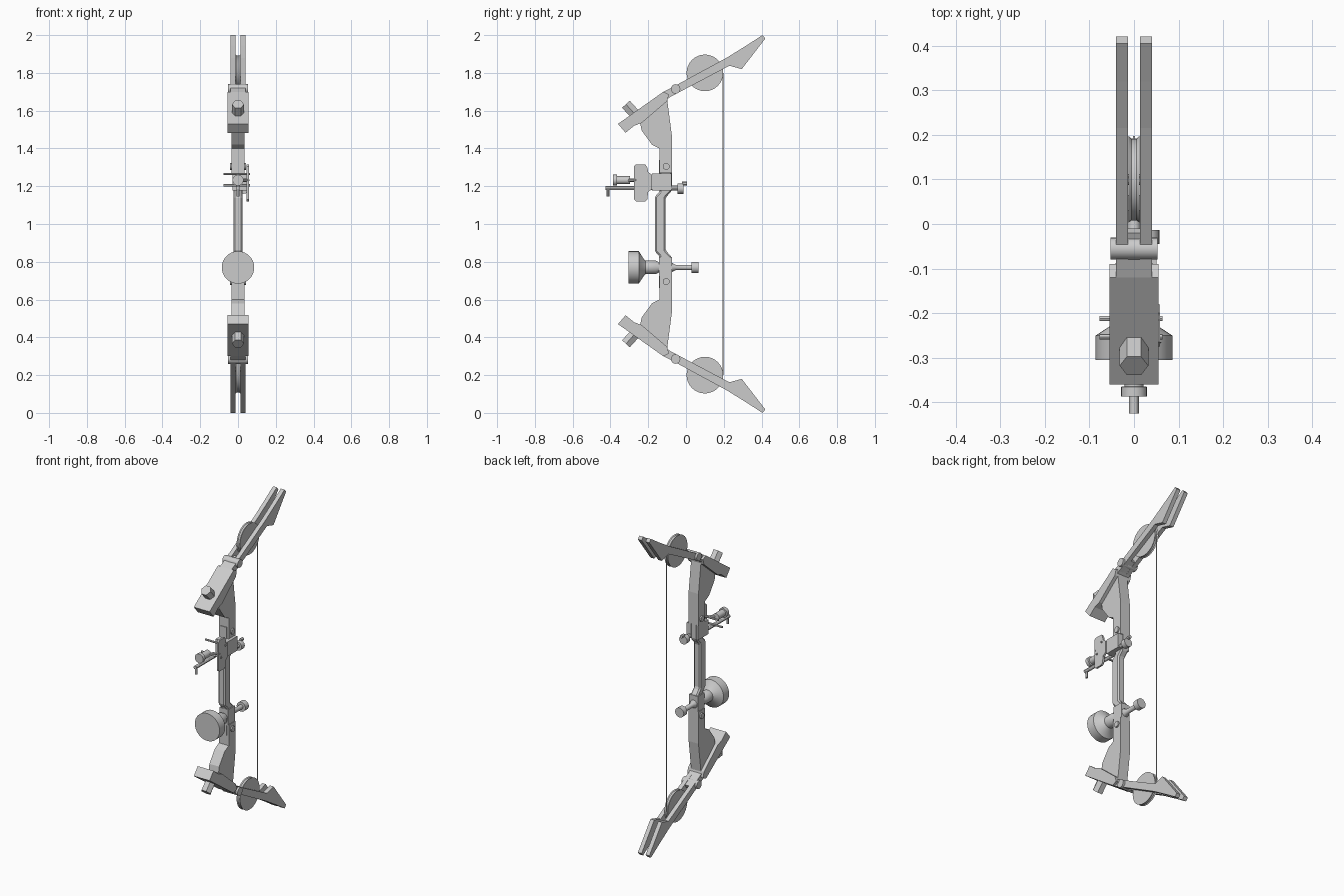
import bpy, bmesh, math
from mathutils import Vector

if "Cube" in bpy.data.objects:
    bpy.data.objects.remove(bpy.data.objects["Cube"])

grey = bpy.data.materials.new("light grey")
grey.diffuse_color = (0.6, 0.6, 0.6, 1)
grey.use_nodes = True
grey.node_tree.nodes["Principled BSDF"].inputs["Base Color"].default_value = grey.diffuse_color


def finish(name, bm, smooth=False):
    bmesh.ops.recalc_face_normals(bm, faces=bm.faces)
    me = bpy.data.meshes.new(name)
    bm.to_mesh(me)
    bm.free()
    me.materials.append(grey)
    ob = bpy.data.objects.new(name, me)
    bpy.context.collection.objects.link(ob)
    if smooth:
        bpy.ops.object.select_all(action='DESELECT')
        bpy.context.view_layer.objects.active = ob
        ob.select_set(True)
        bpy.ops.object.shade_smooth_by_angle(angle=math.radians(30))
    return ob


def plate(name, pts, x0, x1, low=False, bevel=0):
    """Side profile (y, z) extruded from x0 to x1; low mirrors it about z = 1."""
    bm = bmesh.new()
    vs = [bm.verts.new((x0, y, 2 - z if low else z)) for y, z in pts]
    f = bm.faces.new(vs)
    r = bmesh.ops.extrude_face_region(bm, geom=[f])
    top = [v for v in r["geom"] if isinstance(v, bmesh.types.BMVert)]
    bmesh.ops.translate(bm, verts=top, vec=(x1 - x0, 0, 0))
    ob = finish(name, bm)
    if bevel:
        m = ob.modifiers.new("chamfer", 'BEVEL')
        m.width, m.segments = bevel, 1
    return ob


def box(name, x, y, z, low=False):
    return plate(name, [(y[0], z[0]), (y[1], z[0]), (y[1], z[1]), (y[0], z[1])], *x, low)


def turned(name, start, axis, rings, sides=24, low=False):
    """Solid of revolution: rings are (distance along axis, radius)."""
    start, axis = Vector(start), Vector(axis).normalized()
    if low:
        start.z, axis.z = 2 - start.z, -axis.z
    u = Vector((1, 0, 0)) if abs(axis.x) < 0.9 else Vector((0, 1, 0))
    v = axis.cross(u)
    bm = bmesh.new()
    loops = []
    for d, r in rings:
        loops.append([bm.verts.new(start + axis * d + (u * math.cos(a) + v * math.sin(a)) * r)
                      for a in (2 * math.pi * i / sides for i in range(sides))])
    for a, b in zip(loops, loops[1:]):
        for i in range(sides):
            j = (i + 1) % sides
            bm.faces.new((a[i], a[j], b[j], b[i]))
    bm.faces.new(loops[0])
    bm.faces.new(loops[-1])
    return finish(name, bm, sides > 8)


def rod(name, a, b, r, sides=16, low=False):
    d = Vector(b) - Vector(a)
    return turned(name, a, d, [(0, r), (d.length, r)], sides, low)


# Upper and lower halves of the bow
for low in (False, True):
    p = "lower_" if low else "upper_"
    # riser arm
    plate(p + "riser_arm", [(-0.075, 1.27), (-0.075, 1.47), (-0.10, 1.66), (-0.125, 1.68),
                            (-0.245, 1.55), (-0.235, 1.495), (-0.18, 1.42), (-0.14, 1.40),
                            (-0.14, 1.27)], -0.034, 0.034, low)
    # limb pocket
    plate(p + "limb_pocket", [(-0.36, 1.53), (-0.12, 1.70), (-0.09, 1.685), (-0.10, 1.65),
                              (-0.235, 1.535), (-0.275, 1.52), (-0.32, 1.483)], -0.055, 0.055, low)
    # limb bolt, hexagonal
    rod(p + "limb_bolt", (0, -0.26, 1.57), (0, -0.318, 1.634), 0.032, 6, low)
    # limb root and fork filler
    plate(p + "limb_root", [(-0.12, 1.70), (-0.08, 1.72), (-0.08, 1.675), (-0.11, 1.655)],
          -0.04, 0.04, low)
    plate(p + "fork_filler", [(-0.08, 1.705), (-0.02, 1.735), (-0.01, 1.715), (-0.08, 1.675)],
          -0.016, 0.016, low)
    # forked limb prongs with their wide tips
    for s in (-1, 1):
        plate(p + "limb_prong", [(-0.085, 1.717), (0.215, 1.88), (0.32, 1.945), (0.405, 2.0),
                                 (0.42, 1.982), (0.295, 1.82), (0.23, 1.838), (-0.085, 1.672)],
              s * 0.014, s * 0.04, low)
    # hinge pin and wheel
    rod(p + "hinge_pin", (-0.053, -0.055, 1.715), (0.053, -0.055, 1.715), 0.025, 16, low)
    turned(p + "wheel", (-0.012, 0.10, 1.80), (1, 0, 0),
           [(0, 0.097), (0.006, 0.092), (0.018, 0.092), (0.024, 0.097)], 32, low)
    rod(p + "wheel_axle", (-0.03, 0.10, 1.80), (0.03, 0.10, 1.80), 0.012, 12, low)
    # cross pin and thin front strip
    rod(p + "cross_pin", (-0.042, -0.105, 1.305), (0.042, -0.105, 1.305), 0.018, 16, low)
    box(p + "front_strip", (-0.02, 0.02), (-0.144, -0.138), (1.25, 1.34), low)

# Grip joining the two arms
grip = [(-0.075, 1.28), (-0.075, 1.175), (-0.108, 1.14)]
front = [(-0.165, 1.145), (-0.14, 1.17), (-0.14, 1.28)]
mirror = lambda pts: [(y, 2 - z) for y, z in reversed(pts)]
plate("grip", grip + mirror(grip) + mirror(front) + front, -0.024, 0.024, bevel=0.008)

# Bowstring
rod("bowstring", (0, 0.195, 0.2), (0, 0.195, 1.8), 0.003, 8)

# Stabiliser weight, rod and rear knob on one axis
turned("stabiliser", (0, -0.305, 0.77), (0, 1, 0),
       [(0, 0.086), (0.055, 0.086), (0.085, 0.04), (0.09, 0.036), (0.145, 0.036),
        (0.165, 0.025), (0.23, 0.025), (0.25, 0.014), (0.335, 0.014), (0.3351, 0.03),
        (0.37, 0.03)], 32)
box("stabiliser_hub", (-0.03, 0.03), (-0.142, -0.075), (0.725, 0.825))

# Sight mount and side plate
box("sight_mount", (-0.03, 0.05), (-0.18, -0.078), (1.178, 1.268))
plate("sight_plate", [(-0.18, 1.185), (-0.20, 1.17), (-0.205, 1.13), (-0.215, 1.12),
                      (-0.265, 1.12), (-0.275, 1.13), (-0.275, 1.305), (-0.265, 1.315),
                      (-0.215, 1.315), (-0.205, 1.30), (-0.20, 1.275), (-0.18, 1.26)],
      0.046, 0.058)
# pins across the sight plate
for y, z in ((-0.212, 1.265), (-0.253, 1.205)):
    rod("sight_pin", (-0.077, y, z), (0.064, y, z), 0.006, 12)
# aiming tube in front
turned("aiming_tube", (0, -0.387, 1.232), (0, 1, 0),
       [(0, 0.029), (0.022, 0.029), (0.023, 0.021), (0.09, 0.021)], 20)
rod("tube_bracket", (0, -0.315, 1.232), (0.05, -0.265, 1.232), 0.012, 12)
# lower arrow rest bar with drop foot
rod("rest_bar", (0, -0.425, 1.19), (0, -0.17, 1.19), 0.011, 12)
rod("rest_foot", (0, -0.413, 1.19), (0, -0.413, 1.145), 0.007, 12)
# rear adjuster
rod("adjuster_rod", (0.03, -0.08, 1.19), (0.03, -0.04, 1.19), 0.013, 12)
rod("adjuster_knob", (0.03, -0.045, 1.187), (0.03, -0.014, 1.187), 0.027, 20)
rod("adjuster_tip", (0.03, -0.02, 1.215), (0.03, 0.004, 1.215), 0.01, 12)
